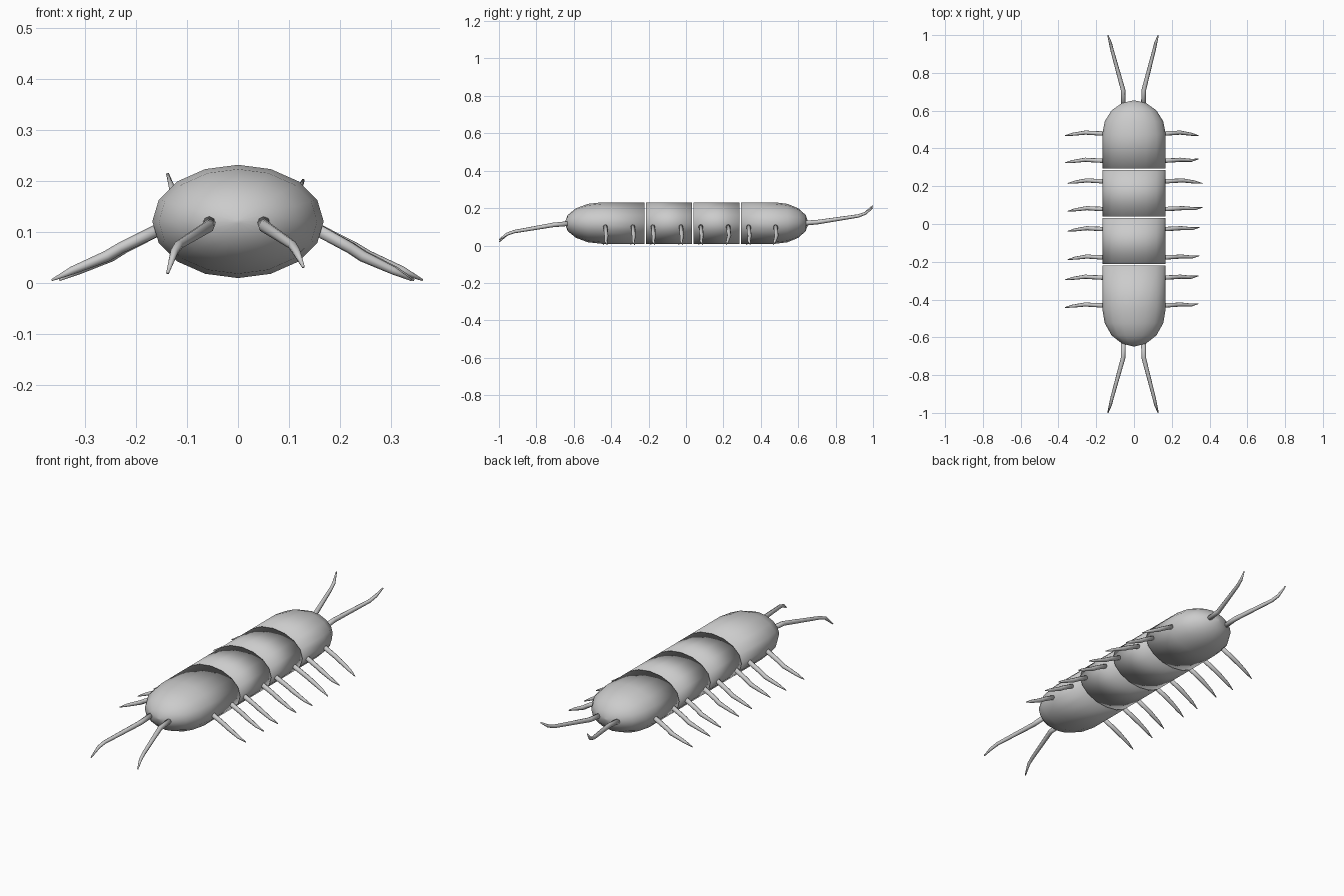
import bpy
import math
from mathutils import Vector

if "Cube" in bpy.data.objects:
    bpy.data.objects.remove(bpy.data.objects["Cube"])

grey = bpy.data.materials.new("shell_grey")
grey.use_nodes = True
grey.diffuse_color = (0.6, 0.6, 0.6, 1)
grey.node_tree.nodes["Principled BSDF"].inputs["Base Color"].default_value = (0.6, 0.6, 0.6, 1)

SIDES = 16
HALF_W, HALF_H, MID_Z = 0.168, 0.111, 0.12


def loft(name, rings, smooth=True):
    """Skin a list of equal rings and close both ends."""
    n = len(rings[0])
    verts = [p for ring in rings for p in ring]
    faces = [tuple(reversed(range(n)))]
    for r in range(len(rings) - 1):
        for i in range(n):
            j = (i + 1) % n
            faces.append((r * n + i, r * n + j, (r + 1) * n + j, (r + 1) * n + i))
    faces.append(tuple(range((len(rings) - 1) * n, len(rings) * n)))
    mesh = bpy.data.meshes.new(name)
    mesh.from_pydata(verts, [], faces)
    mesh.materials.append(grey)
    mesh.shade_smooth()
    obj = bpy.data.objects.new(name, mesh)
    bpy.context.collection.objects.link(obj)
    return obj


def body_ring(y, scale):
    """Oval cross-section of the body, running with +y."""
    ring = []
    for i in range(SIDES):
        a = -math.tau * i / SIDES
        ring.append((HALF_W * scale * math.cos(a), y, MID_Z + HALF_H * scale * math.sin(a)))
    return ring


def body_segment(name, y0, y1, dome_front=0, dome_back=0):
    """Straight oval segment; a dome length rounds off that end."""
    profile = []
    steps = [math.radians(a) for a in (2, 22.5, 45, 67.5)]
    if dome_front:
        profile += [(y0 + dome_front * (1 - math.cos(a)), math.sin(a)) for a in steps]
    profile += [(y0 + dome_front, 1), (y1 - dome_back, 1)]
    if dome_back:
        profile += [(y1 - dome_back * (1 - math.cos(a)), math.sin(a)) for a in reversed(steps)]
    return loft(name, [body_ring(y, s) for y, s in profile])


def limb(name, points, radii, sides=8):
    """Tapered tube along a short path."""
    pts = [Vector(p) for p in points]
    rings = []
    for i, p in enumerate(pts):
        t = (pts[min(i + 1, len(pts) - 1)] - pts[max(i - 1, 0)]).normalized()
        u = t.cross(Vector((0, 0, 1))).normalized()
        v = t.cross(u)
        rings.append([p + radii[i] * (math.cos(math.tau * k / sides) * u
                                      + math.sin(math.tau * k / sides) * v)
                      for k in range(sides)])
    return loft(name, rings)


# Four body segments separated by narrow gaps
GAP = 0.004
cuts = (-0.217, 0.036, 0.29)
body_segment("head_segment", -0.648, cuts[0] - GAP, dome_front=0.2)
body_segment("front_middle_segment", cuts[0] + GAP, cuts[1] - GAP)
body_segment("rear_middle_segment", cuts[1] + GAP, cuts[2] - GAP)
body_segment("tail_segment", cuts[2] + GAP, 0.654, dome_back=0.18)

# Eight pairs of legs, front to back, with slightly different reach
leg_y = (-0.432, -0.285, -0.178, -0.028, 0.078, 0.225, 0.334, 0.478)
reach_left = (0.34, 0.34, 0.345, 0.345, 0.362, 0.362, 0.34, 0.34)
reach_right = (0.365, 0.365, 0.35, 0.35, 0.35, 0.35, 0.365, 0.365)
for side, label, reach in ((1, "left", reach_left), (-1, "right", reach_right)):
    for i, (y, r) in enumerate(zip(leg_y, reach)):
        drift = 0.01 if side > 0 and i not in (5, 7) else -0.01
        span = r - 0.14
        path = [(0.14, 0, 0.112), (0.14 + span * 0.4, 0.004, 0.068),
                (0.14 + span * 0.52, 0.006, 0.052),
                (0.14 + span * 0.82, drift * 0.3, 0.024), (r, drift, 0.005)]
        limb(f"{label}_leg_{i + 1}", [(side * x, y + dy, z) for x, dy, z in path],
             (0.012, 0.011, 0.011, 0.008, 0.002))

# Feelers at the front bend down, those at the tail bend up
for end, label, lift in ((-1, "front", -1), (1, "rear", 1)):
    for side, tip in ((1, 0.128), (-1, 0.138)):
        x0 = 0.05 if side > 0 else 0.056
        drop = 0.085 if side > 0 else 0.097
        path = [(x0, 0.62, 0.118), (x0 + 0.002, 0.71, 0.118 + lift * 0.008),
                (tip - 0.022, 0.92, 0.116 + lift * 0.042),
                (tip - 0.013, 0.958, 0.116 + lift * 0.056), (tip, 0.999, 0.116 + lift * drop)]
        name = f"{label}_{'left' if side > 0 else 'right'}_feeler"
        limb(name, [(side * x, end * y, z) for x, y, z in path],
             (0.013, 0.012, 0.009, 0.008, 0.003))

# Make every surface face outward
import bmesh
for obj in bpy.context.collection.objects:
    if obj.type == "MESH" and obj.data.materials and obj.data.materials[0] == grey:
        bm = bmesh.new()
        bm.from_mesh(obj.data)
        bmesh.ops.recalc_face_normals(bm, faces=bm.faces)
        bm.to_mesh(obj.data)
        bm.free()
